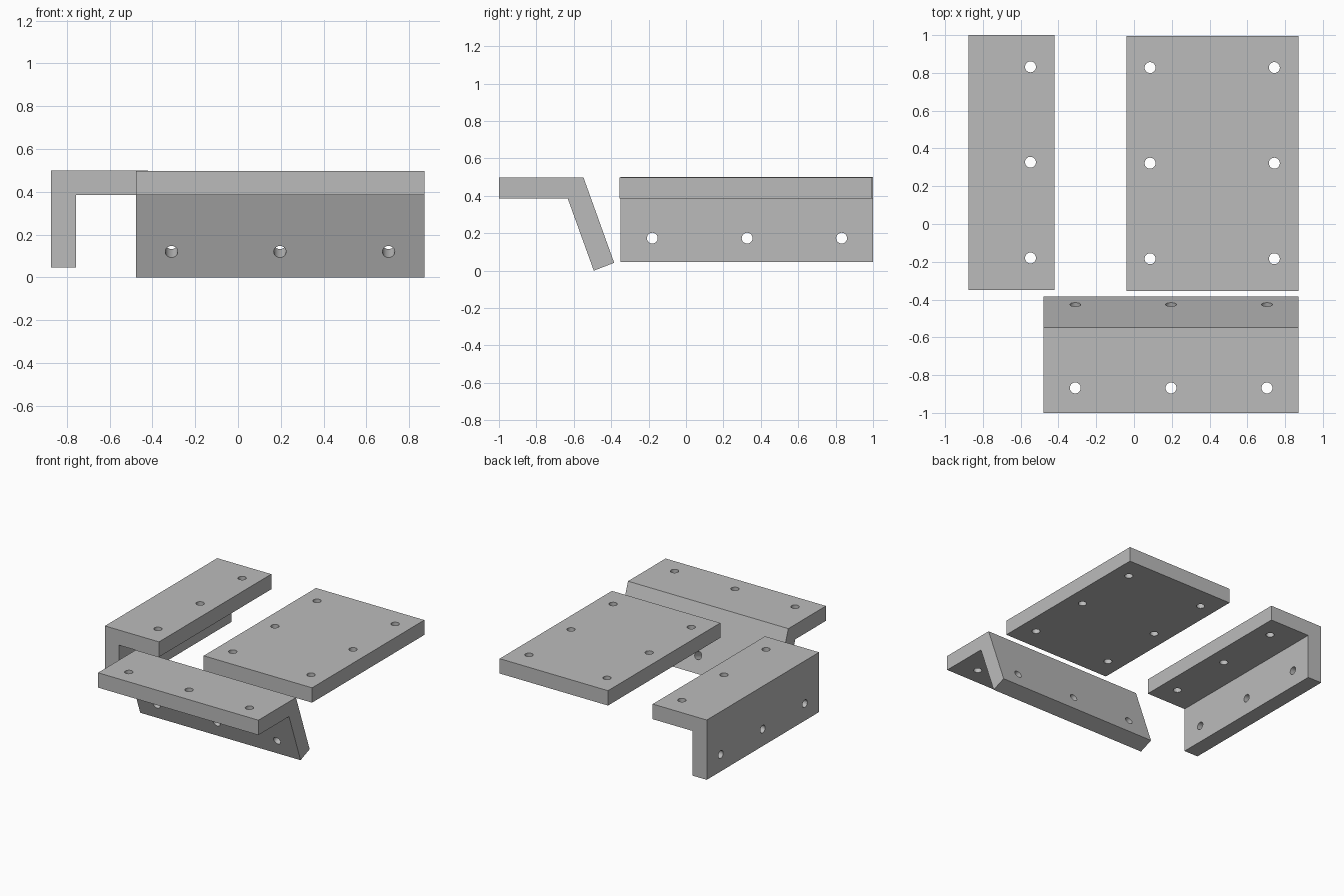
import bpy
import bmesh
import math
from mathutils import Vector

cube = bpy.data.objects.get("Cube")
if cube:
    bpy.data.objects.remove(cube, do_unlink=True)

# Single plain grey
grey = bpy.data.materials.new("plain_grey")
grey.use_nodes = True
colour = (0.5, 0.5, 0.5, 1)
grey.diffuse_color = colour
grey.node_tree.nodes["Principled BSDF"].inputs["Base Color"].default_value = colour

HOLE_RADIUS = 0.029


def extrude(name, profile, travel):
    """Make a solid by sweeping a closed profile along a vector."""
    bm = bmesh.new()
    face = bm.faces.new([bm.verts.new(p) for p in profile])
    swept = bmesh.ops.extrude_face_region(bm, geom=[face])["geom"]
    verts = [v for v in swept if isinstance(v, bmesh.types.BMVert)]
    bmesh.ops.translate(bm, verts=verts, vec=travel)
    bmesh.ops.recalc_face_normals(bm, faces=bm.faces)
    mesh = bpy.data.meshes.new(name)
    bm.to_mesh(mesh)
    bm.free()
    mesh.materials.append(grey)
    obj = bpy.data.objects.new(name, mesh)
    bpy.context.collection.objects.link(obj)
    return obj


def drill(obj, centres, axis):
    """Cut round holes through the part along an axis."""
    turn = Vector(axis).to_track_quat("Z", "Y")
    for centre in centres:
        bpy.ops.mesh.primitive_cylinder_add(vertices=32, radius=HOLE_RADIUS, depth=0.2,
                                            location=centre, rotation=turn.to_euler())
        cutter = bpy.context.object
        cutter.name = obj.name + "_hole_cutter"
        cutter.data.materials.append(grey)
        cut = obj.modifiers.new("hole", "BOOLEAN")
        cut.operation = "DIFFERENCE"
        cut.solver = "EXACT"
        cut.object = cutter
        bpy.ops.object.select_all(action="DESELECT")
        bpy.context.view_layer.objects.active = obj
        obj.select_set(True)
        bpy.ops.object.modifier_apply(modifier=cut.name)
        bpy.data.objects.remove(cutter, do_unlink=True)


def finish(obj):
    bpy.ops.object.select_all(action="DESELECT")
    bpy.context.view_layer.objects.active = obj
    obj.select_set(True)
    bpy.ops.object.shade_smooth_by_angle(angle=math.radians(30))


# Right-angle bracket, running front to back
angle_profile = [(-0.875, 0.5), (-0.42, 0.5), (-0.42, 0.385),
                 (-0.757, 0.385), (-0.757, 0.045), (-0.875, 0.045)]
bracket = extrude("right_angle_bracket", [(x, -0.35, z) for x, z in angle_profile], (0, 1.35, 0))
rows = (-0.18, 0.327, 0.832)
drill(bracket, [(-0.548, y, 0.44) for y in rows], (0, 0, 1))
drill(bracket, [(-0.816, y, 0.174) for y in rows], (1, 0, 0))

# Flat plate
plate_profile = [(-0.04, 0.385), (0.872, 0.385), (0.872, 0.498), (-0.04, 0.498)]
plate = extrude("flat_plate", [(x, -0.355, z) for x, z in plate_profile], (0, 1.35, 0))
drill(plate, [(x, y, 0.44) for x in (0.085, 0.743) for y in (-0.184, 0.322, 0.828)], (0, 0, 1))

# Obtuse bracket, running across the front
bent_profile = [(-1, 0.498), (-0.548, 0.498), (-0.384, 0.042),
                (-0.493, 0), (-0.632, 0.385), (-1, 0.385)]
bent = extrude("obtuse_bracket", [(-0.478, y, z) for y, z in bent_profile], (1.35, 0, 0))
columns = (-0.311, 0.196, 0.704)
drill(bent, [(x, -0.868, 0.44) for x in columns], (0, 0, 1))
drill(bent, [(x, -0.48, 0.14) for x in columns], (0, 0.941, 0.338))

for part in (bracket, plate, bent):
    finish(part)
